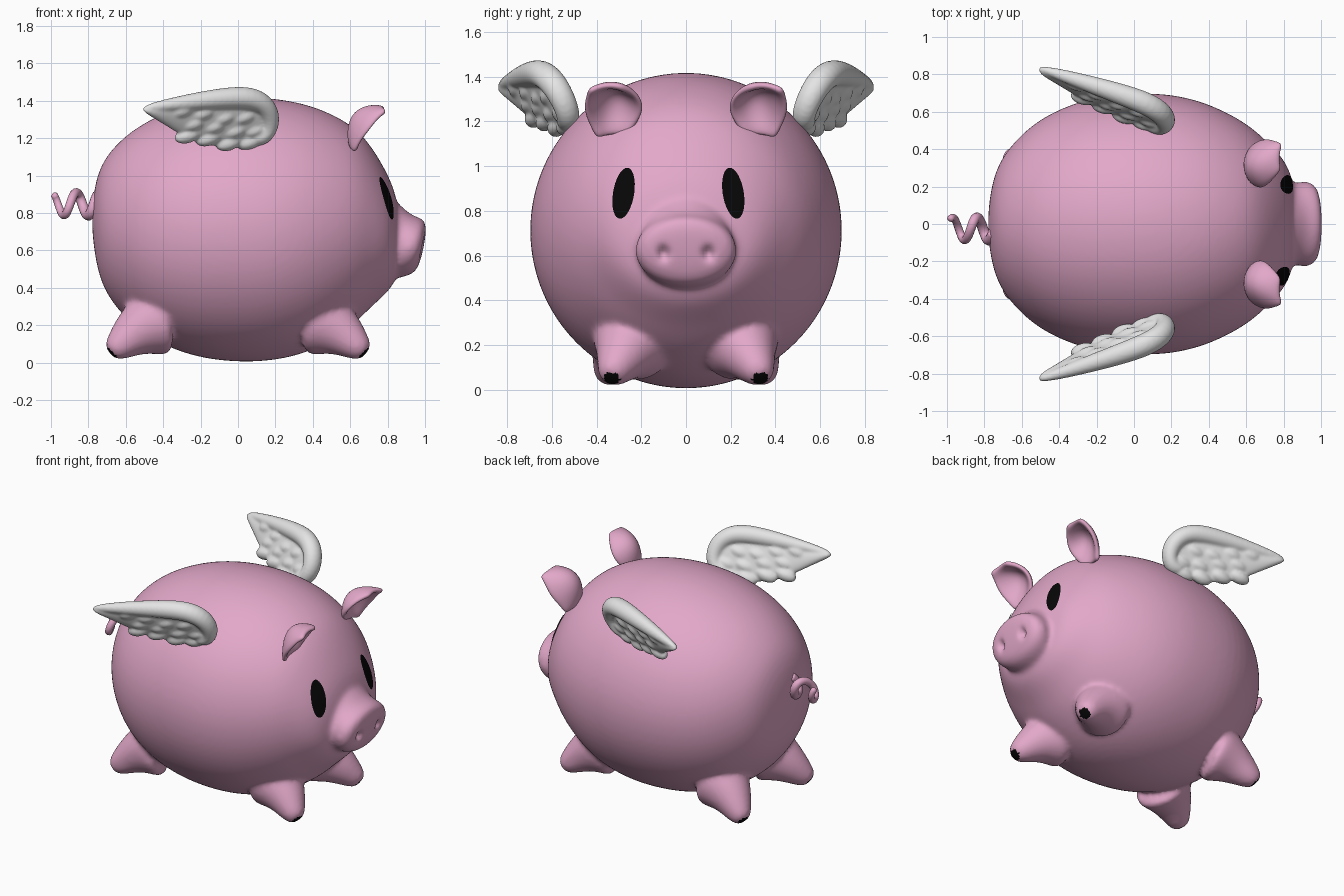
import bpy, bmesh
from math import sin, cos, pi, exp, tau
from mathutils import Vector, Matrix
from mathutils.bvhtree import BVHTree

cube = bpy.data.objects.get("Cube")
if cube:
    bpy.data.objects.remove(cube)


def material(name, color):
    m = bpy.data.materials.new(name)
    m.use_nodes = True
    m.diffuse_color = color
    bsdf = m.node_tree.nodes["Principled BSDF"]
    bsdf.inputs["Base Color"].default_value = color
    bsdf.inputs["Roughness"].default_value = 0.6
    return m


PINK = material("pink skin", (0.76, 0.39, 0.58, 1))
WHITE = material("wing white", (0.78, 0.78, 0.78, 1))
BLACK = material("black", (0.002, 0.002, 0.002, 1))


def loft(bm, rings):
    """Skin a list of closed point rings and cap both ends."""
    vs = [[bm.verts.new(p) for p in ring] for ring in rings]
    n = len(vs[0])
    for a, b in zip(vs, vs[1:]):
        for i in range(n):
            j = (i + 1) % n
            bm.faces.new((a[i], a[j], b[j], b[i]))
    bm.faces.new(vs[0])
    bm.faces.new(vs[-1])


def tube(bm, path, radii, sides=16):
    """Round tube along a path with a radius at each point."""
    path = [Vector(p) for p in path]
    side, rings = Vector((0.3, 0.5, 0.8)), []
    for i, (p, r) in enumerate(zip(path, radii)):
        t = (path[min(i + 1, len(path) - 1)] - path[max(i - 1, 0)]).normalized()
        side = (side - t * side.dot(t)).normalized()
        up = t.cross(side)
        rings.append([p + r * (side * cos(a) + up * sin(a))
                      for a in (tau * k / sides for k in range(sides))])
    loft(bm, rings)


def x_rings(stations, shear=0.0, sides=32):
    """Elliptical rings along x from (x, top, bottom, half width)."""
    rings = []
    for x, top, bottom, w in stations:
        zc, h = (top + bottom) / 2, (top - bottom) / 2
        rings.append([(x + shear * h * sin(a), w * cos(a), zc + h * sin(a))
                      for a in (tau * k / sides for k in range(sides))])
    return rings


def finish(name, bm, mat):
    bmesh.ops.recalc_face_normals(bm, faces=bm.faces)
    mesh = bpy.data.meshes.new(name)
    bm.to_mesh(mesh)
    bm.free()
    mesh.materials.append(mat)
    mesh.shade_smooth()
    ob = bpy.data.objects.new(name, mesh)
    bpy.context.scene.collection.objects.link(ob)
    return ob


def mirror_y(ob):
    m = ob.modifiers.new("Mirror", 'MIRROR')
    m.use_axis = (False, True, False)


def fuse(ob, voxel, smooth):
    """Blend overlapping shells into one soft skin."""
    m = ob.modifiers.new("Subsurf", 'SUBSURF')
    m.levels = m.render_levels = 2
    m = ob.modifiers.new("Remesh", 'REMESH')
    m.mode, m.voxel_size, m.use_smooth_shade = 'VOXEL', voxel, True
    m = ob.modifiers.new("Smooth", 'SMOOTH')
    m.factor, m.iterations = 0.5, smooth


# Body, snout and legs blended into one skin
bm = bmesh.new()
loft(bm, x_rings([
    (-0.78, 0.80, 0.72, 0.04), (-0.77, 0.93, 0.60, 0.16),
    (-0.735, 1.06, 0.42, 0.31), (-0.65, 1.175, 0.285, 0.435),
    (-0.5, 1.295, 0.135, 0.575), (-0.25, 1.395, 0.025, 0.68),
    (0, 1.427, -0.004, 0.705), (0.2, 1.418, 0.006, 0.70),
    (0.4, 1.38, 0.055, 0.65), (0.6, 1.285, 0.18, 0.545),
    (0.7, 1.18, 0.285, 0.455), (0.785, 1.04, 0.36, 0.37),
    (0.845, 0.91, 0.43, 0.27), (0.865, 0.75, 0.55, 0.11)]))
loft(bm, x_rings([
    (0.74, 0.92, 0.41, 0.25), (0.84, 0.83, 0.44, 0.205),
    (0.90, 0.785, 0.455, 0.232), (0.95, 0.775, 0.465, 0.225),
    (0.985, 0.745, 0.495, 0.185), (0.992, 0.65, 0.58, 0.05)], shear=0.2))
HOOVES = []
for side in (-1, 1):
    for end, out in ((1, 0), (-1, 0.02)):
        path = [(0.40, 0.22, 0.23), (0.5, 0.26, 0.195), (0.58, 0.29, 0.14),
                (0.635, 0.32, 0.09), (0.672, 0.335, 0.062), (0.685, 0.338, 0.052)]
        tube(bm, [(end * x, side * (y + out), z) for x, y, z in path],
             [0.22, 0.165, 0.118, 0.085, 0.06, 0.035])
        HOOVES.append(Vector((end * 0.695, side * (0.337 + out), 0.03)))
body = finish("body", bm, PINK)
fuse(body, 0.014, 12)
graph = bpy.context.evaluated_depsgraph_get()
skin = bpy.data.meshes.new_from_object(body.evaluated_get(graph))
body.modifiers.clear()
body.data = skin
skin.materials.clear()
skin.materials.append(PINK)
skin.materials.append(BLACK)

# Nostril dents and black hoof tips
for v in skin.vertices:
    if v.co.x > 0.92:
        for y in (-0.1, 0.1):
            d = ((v.co.y - y) / 0.024) ** 2 + ((v.co.z - 0.61) / 0.03) ** 2
            v.co.x -= 0.035 * exp(-d)
for p in skin.polygons:
    p.material_index = int(any((p.center - h).length < 0.048 for h in HOOVES))
skin.shade_smooth()

# Eyes: thin oval plates laid on the face
tree = BVHTree.FromPolygons([v.co for v in skin.vertices],
                            [p.vertices for p in skin.polygons])
for name, yc, lean in (("right_eye", -0.277, 0.14), ("left_eye", 0.21, -0.14)):
    bm = bmesh.new()

    def on_face(r, a):
        z = 0.113 * r * sin(a)
        y = yc + 0.047 * r * cos(a) + lean * z
        hit = tree.ray_cast(Vector((2, y, 0.877 + z)), Vector((-1, 0, 0)))
        return bm.verts.new(hit[0] + hit[1] * 0.006)

    n = 32
    rows = [[on_face(r / 5, tau * k / n) for k in range(n)] for r in range(1, 6)]
    bm.faces.new(rows[0])
    for a, b in zip(rows, rows[1:]):
        for i in range(n):
            bm.faces.new((a[i], a[i - 1], b[i - 1], b[i]))
    finish(name, bm, BLACK)

# Ears: hoods that bulge up and back and open forward
bm = bmesh.new()
p0, p1, p2 = (Vector(p) for p in ((0.61, 0.33, 1.14), (0.545, 0.30, 1.40), (0.78, 0.36, 1.36)))
grid = []
for i in range(7):
    v = i / 6
    mid = p0 * (1 - v) ** 2 + p1 * 2 * v * (1 - v) + p2 * v * v
    w = 0.07 + 0.06 * sin(pi * v)
    cup = 0.015 + 0.085 * sin(pi * v)
    grid.append([bm.verts.new(mid + Vector((0.05, 1, -0.1)) * w * u
                              + Vector((0.75, 0, -0.7)) * cup * u * u)
                 for u in (-1, -0.5, 0, 0.5, 1)])
for a, b in zip(grid, grid[1:]):
    for i in range(4):
        bm.faces.new((a[i], a[i + 1], b[i + 1], b[i]))
ears = finish("ears", bm, PINK)
mod = ears.modifiers.new("Solidify", 'SOLIDIFY')
mod.thickness, mod.offset = 0.035, 0
mod = ears.modifiers.new("Subsurf", 'SUBSURF')
mod.levels = mod.render_levels = 2
mirror_y(ears)

# Curly tail
bm = bmesh.new()
steps = 60
path, radii = [], []
for i in range(steps + 1):
    t = i / steps
    x = -0.75 - 0.235 * t
    path.append((x, -0.025 + 0.06 * cos(tau * (x + 0.84) / 0.13),
                 0.848 + 0.06 * cos(tau * (x + 0.865) / 0.13)))
    radii.append(0.031 - 0.012 * t if i < steps else 0.01)
tube(bm, path, radii, 12)
finish("tail", bm, PINK)

# Wings: flat blade, thick leading edge, rows of feather bumps
NORMAL = Vector((0.375, 1, -0.456)).normalized()


def on_wing(x, z):
    return Vector((x, 0.023 - 0.375 * x + 0.456 * z, z))


bm = bmesh.new()
blade = [(0.2, 1.35, 1.22), (0.14, 1.43, 1.16), (0, 1.45, 1.15), (-0.15, 1.44, 1.15),
         (-0.28, 1.41, 1.195), (-0.4, 1.38, 1.275), (-0.515, 1.365, 1.345)]
loft(bm, [[on_wing(x, (t + b) / 2 + (t - b) / 2 * cos(a)) + NORMAL * 0.03 * sin(a)
           for a in (tau * k / 16 for k in range(16))] for x, t, b in blade])
edge = [(0.06, 1.195), (0.14, 1.205), (0.177, 1.28), (0.155, 1.37), (0.07, 1.422),
        (-0.1, 1.412), (-0.3, 1.388), (-0.515, 1.358)]
tube(bm, [on_wing(*p) for p in edge],
     [0.045, 0.054, 0.057, 0.062, 0.064, 0.057, 0.042, 0.02])
for start, height, count in ((0.03, 1.315, 4), (0.09, 1.245, 4), (0.06, 1.18, 4)):
    for i in range(count):
        x = start - 0.11 * i
        z = height + 0.005 * i * i - 0.01 * (i % 2)
        c = on_wing(x, z)
        axis = (on_wing(x - 0.1, z - 0.03) - c).normalized()
        cross = NORMAL.cross(axis)
        frame = Matrix((axis * 0.078, cross * 0.045, NORMAL * 0.045)).transposed().to_4x4()
        bmesh.ops.create_icosphere(bm, subdivisions=2, radius=1,
                                   matrix=Matrix.Translation(c) @ frame)
wings = finish("wings", bm, WHITE)
fuse(wings, 0.009, 5)
mirror_y(wings)
